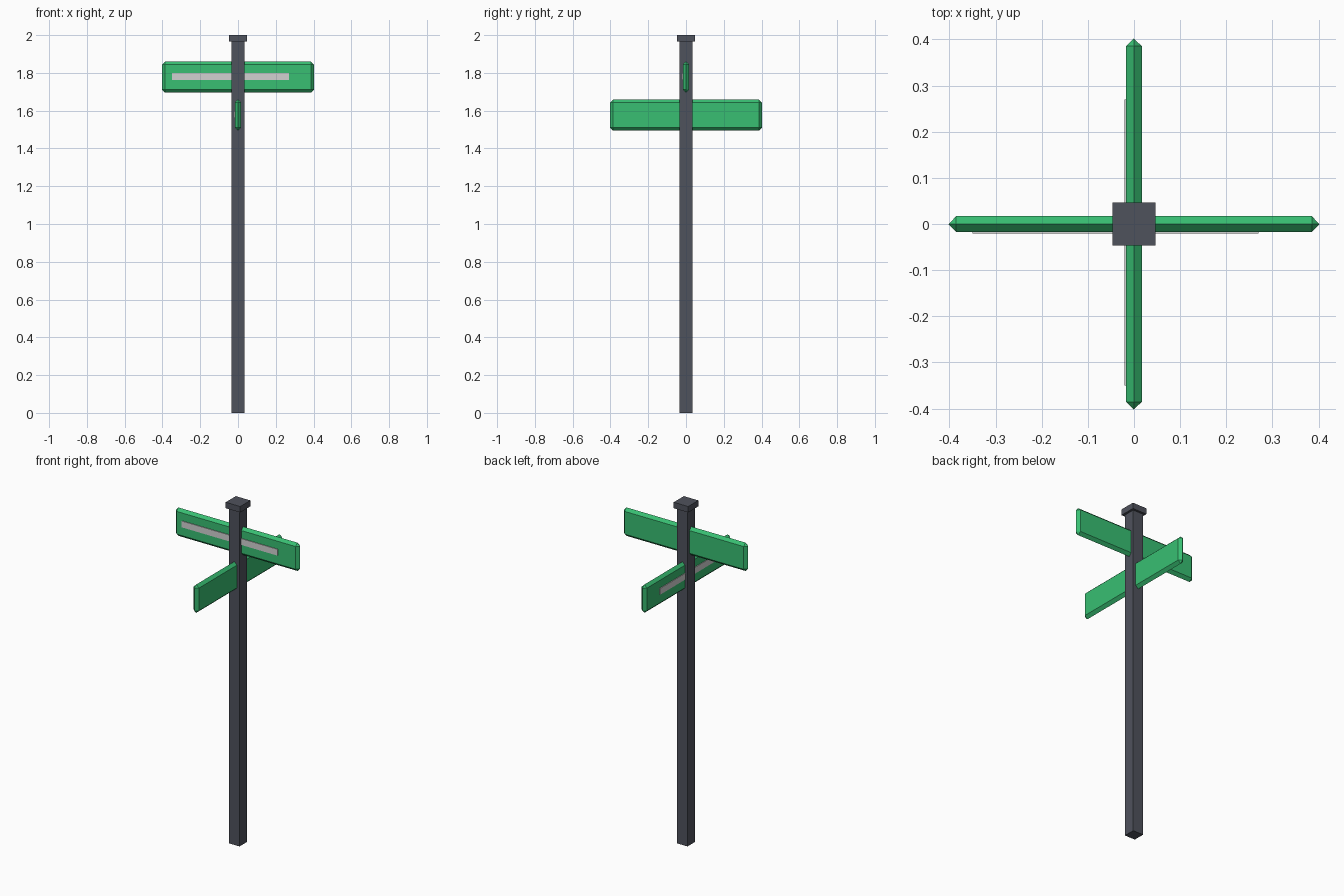
import bpy, bmesh
from mathutils import Matrix, Vector

if "Cube" in bpy.data.objects:
    bpy.data.objects.remove(bpy.data.objects["Cube"], do_unlink=True)


def material(name, colour):
    mat = bpy.data.materials.new(name)
    mat.use_nodes = True
    mat.diffuse_color = (*colour, 1)
    mat.node_tree.nodes["Principled BSDF"].inputs["Base Color"].default_value = (*colour, 1)
    return mat


slate = material("slate_grey", (0.078, 0.085, 0.108))
green = material("sign_green", (0.04, 0.52, 0.17))
white = material("pale_grey", (0.64, 0.64, 0.64))


def box(name, low, high, mat, bevel=0):
    """Flat-shaded box between two corners, with optional chamfered edges."""
    low, high = Vector(low), Vector(high)
    bm = bmesh.new()
    bmesh.ops.create_cube(bm, size=1)
    bm.transform(Matrix.Translation((low + high) / 2) @ Matrix.Diagonal((*(high - low), 1)))
    if bevel:
        bmesh.ops.bevel(bm, geom=bm.edges[:], offset=bevel, segments=1, affect="EDGES")
        # the chamfers of both sides meet in a ridge
        bmesh.ops.remove_doubles(bm, verts=bm.verts[:], dist=0.0015)
    bmesh.ops.recalc_face_normals(bm, faces=bm.faces[:])
    mesh = bpy.data.meshes.new(name)
    bm.to_mesh(mesh)
    bm.free()
    mesh.materials.append(mat)
    obj = bpy.data.objects.new(name, mesh)
    bpy.context.collection.objects.link(obj)
    return obj


# Post and cap
box("post", (-0.034, -0.034, 0), (0.034, 0.034, 1.966), slate)
box("post_cap", (-0.047, -0.047, 1.965), (0.047, 0.047, 2), slate)

# Two crossing blades, each with a lettering strip on one side
half_length, half_depth, half_height = 0.402, 0.017, 0.083
for name, z, turned in (("upper", 1.778, False), ("lower", 1.577, True)):
    def place(x, y, dz):
        return (y, x, z + dz) if turned else (x, y, z + dz)

    box(name + "_blade", place(-half_length, -half_depth, -half_height),
        place(half_length, half_depth, half_height), green, bevel=0.0165)
    box(name + "_strip", place(-0.35, -0.021, -0.016),
        place(0.27, -0.016, 0.021), white)
